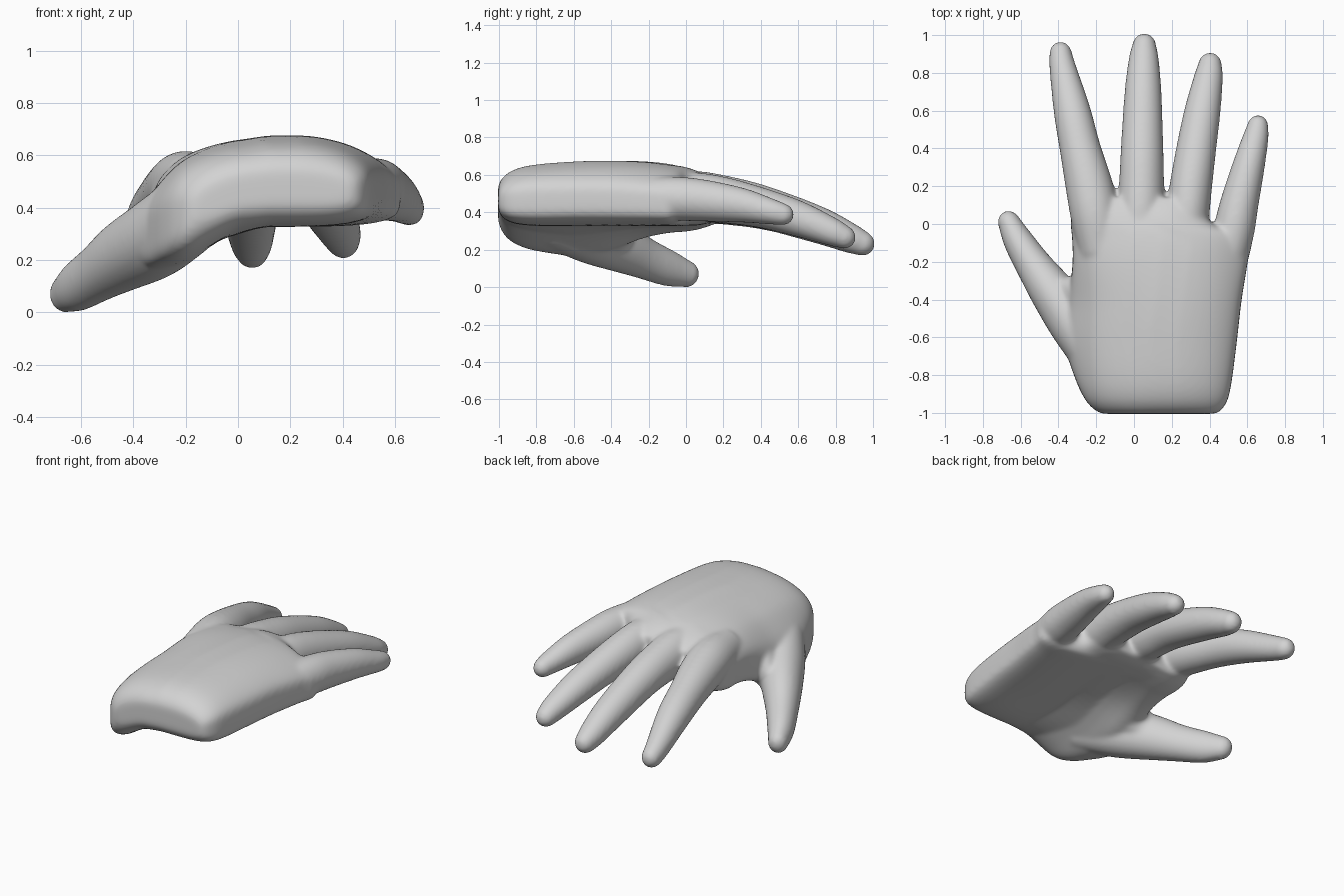
import bpy, bmesh, math
from mathutils import Vector

if "Cube" in bpy.data.objects:
    bpy.data.objects.remove(bpy.data.objects["Cube"])


def lookup(table, v):
    """Smooth (cubic) lookup in (key, value) pairs."""
    if v <= table[0][0]:
        return table[0][1]
    if v >= table[-1][0]:
        return table[-1][1]

    def slope(i):
        a, b = table[max(i - 1, 0)], table[min(i + 1, len(table) - 1)]
        return (b[1] - a[1]) / (b[0] - a[0])

    i = max(k for k in range(len(table) - 1) if table[k][0] <= v)
    (x0, y0), (x1, y1) = table[i], table[i + 1]
    h = x1 - x0
    t = (v - x0) / h
    return ((2 * t ** 3 - 3 * t * t + 1) * y0 + (t ** 3 - 2 * t * t + t) * h * slope(i)
            + (3 * t * t - 2 * t ** 3) * y1 + (t ** 3 - t * t) * h * slope(i + 1))


def spline(points, steps):
    """Catmull-Rom through tuples of any length."""
    pts = [Vector(p) for p in points]
    pts = [pts[0] * 2 - pts[1]] + pts + [pts[-1] * 2 - pts[-2]]
    out = []
    for a, b, c, d in zip(pts, pts[1:], pts[2:], pts[3:]):
        for i in range(steps):
            t = i / steps
            out.append(0.5 * (2 * b + (c - a) * t + (2 * a - 5 * b + 4 * c - d) * t * t
                              + (3 * b - a - 3 * c + d) * t ** 3))
    return out + [pts[-2]]


def loft(bm, rings):
    """Closed skin over a list of equal rings."""
    vr = [[bm.verts.new(p) for p in ring] for ring in rings]
    n = len(vr[0])
    for a, b in zip(vr, vr[1:]):
        for i in range(n):
            j = (i + 1) % n
            bm.faces.new((a[i], a[j], b[j], b[i]))
    bm.faces.new(vr[0][::-1])
    bm.faces.new(vr[-1])


def finger(bm, path):
    """Tapered tube with round tip; path rows: x, y, z, half width, half height."""
    rows = spline(path, 5)
    cs = [Vector(r[:3]) for r in rows]
    stations = []
    for i, r in enumerate(rows):
        tan = (cs[min(i + 1, len(cs) - 1)] - cs[max(i - 1, 0)]).normalized()
        stations.append((cs[i], tan, r[3], r[4]))
    c, tan, w, h = stations[-1]
    for k in range(1, 6):
        a = k * math.pi / 2 / 5.3
        stations.append((c + tan * (w * 1.1 * math.sin(a)), tan, w * math.cos(a), h * math.cos(a)))
    rings = []
    for c, tan, w, h in stations:
        side = tan.cross(Vector((0, 0, 1))).normalized()
        up = side.cross(tan)
        rings.append([c + side * (w * math.cos(t)) + up * (h * math.sin(t))
                      for t in (2 * math.pi * k / 24 for k in range(24))])
    loft(bm, rings)


# Palm shape rules: back height along the hand, sideways fall, thumb-side droop
BACK = [(-1, .64), (-.85, .665), (-.5, .69), (-.2, .685), (0, .655), (.16, .6)]
FALL = [(-.45, .28), (-.3, .15), (-.2, .08), (0, .02), (.2, 0), (.4, .025), (.6, .09)]
DROOP = [(-.45, .24), (-.3, .18), (-.2, .14), (-.1, .07), (0, .015), (.1, 0)]
FADE = [(-1, .9), (-.8, 1), (-.45, 1), (-.2, .5), (.1, .15)]


def palm(bm, stations):
    """Arched palm; rows: y, left x, right x, thickness scale."""
    rings = []
    for y, xl, xr, s in spline(stations, 4):
        ring = []
        for k in range(64):
            t = 2 * math.pi * k / 64
            c, q = math.cos(t), math.sin(t)
            x = (xl + xr) / 2 + (xr - xl) / 2 * math.copysign(abs(c) ** .48, c)
            f = lookup(FADE, y)
            fall = lookup(FALL, x) * (1 if x > 0 else .5 + .5 * f)
            top = lookup(BACK, y) - fall
            low = .340 - lookup(DROOP, x) * f
            z = (top + low) / 2 + s * (top - low) / 2 * math.copysign(abs(q) ** .48, q)
            ring.append((x, y, z))
        rings.append(ring)
    loft(bm, rings)


bm = bmesh.new()
palm(bm, [(-1.005, -.16, .42, .36), (-.995, -.19, .45, .58), (-.965, -.23, .478, .79),
          (-.91, -.27, .502, .93), (-.8, -.318, .522, 1), (-.6, -.375, .547, 1),
          (-.4, -.345, .57, 1), (-.2, -.325, .602, 1), (-.07, -.328, .612, 1),
          (.0, -.335, .42, 1), (.08, -.33, .37, .97), (.14, -.3, .35, .85)])
# Index finger
finger(bm, [(-.17, -.15, .5, .12, .12), (-.205, .04, .495, .13, .135), (-.237, .2, .475, .126, .128),
            (-.285, .4, .435, .109, .112), (-.328, .6, .378, .098, .1), (-.378, .83, .283, .071, .075),
            (-.388, .9, .253, .061, .066)])
# Middle finger
finger(bm, [(.03, -.15, .51, .12, .12), (.036, .04, .5, .125, .135), (.04, .2, .48, .12, .13),
            (.043, .4, .443, .113, .116), (.048, .7, .348, .098, .1), (.052, .88, .273, .079, .08),
            (.054, .94, .247, .065, .068)])
# Ring finger
finger(bm, [(.26, -.15, .5, .11, .12), (.283, .04, .495, .115, .132), (.301, .2, .478, .113, .124),
            (.33, .4, .437, .106, .108), (.363, .6, .378, .096, .096), (.395, .78, .308, .077, .076),
            (.402, .84, .282, .064, .064)])
# Little finger
finger(bm, [(.47, -.25, .49, .11, .11), (.525, -.05, .485, .11, .118), (.556, .1, .475, .103, .112),
            (.605, .3, .45, .087, .093), (.645, .46, .415, .069, .069), (.655, .515, .402, .058, .06)])
# Thumb
finger(bm, [(-.2, -.7, .38, .13, .16), (-.315, -.52, .295, .14, .155), (-.435, -.355, .228, .12, .137),
            (-.53, -.22, .165, .097, .112), (-.612, -.09, .112, .08, .097), (-.66, .005, .082, .061, .073)])
# Web between thumb and index finger
finger(bm, [(-.2, -.5, .42, .1, .12), (-.28, -.38, .33, .09, .12), (-.35, -.33, .27, .05, .09)])
bmesh.ops.recalc_face_normals(bm, faces=bm.faces)

mesh = bpy.data.meshes.new("hand")
bm.to_mesh(mesh)
bm.free()
hand = bpy.data.objects.new("hand", mesh)
bpy.context.collection.objects.link(hand)
bpy.context.view_layer.objects.active = hand
hand.select_set(True)

# Fuse all parts into one skin and soften the joins
fuse = hand.modifiers.new("fuse", 'REMESH')
fuse.mode = 'VOXEL'
fuse.voxel_size = .011
fuse.use_smooth_shade = True
soft = hand.modifiers.new("soften", 'SMOOTH')
soft.factor = .5
soft.iterations = 18
for name in ("fuse", "soften"):
    bpy.ops.object.modifier_apply(modifier=name)
bpy.ops.object.shade_smooth()

# Plain grey skin
grey = bpy.data.materials.new("light_grey")
grey.diffuse_color = (.65, .65, .65, 1)
grey.use_nodes = True
grey.node_tree.nodes["Principled BSDF"].inputs["Base Color"].default_value = grey.diffuse_color
hand.data.materials.clear()
hand.data.materials.append(grey)

# Rest on the ground
low = min(v.co.z for v in hand.data.vertices)
for v in hand.data.vertices:
    v.co.z -= low
